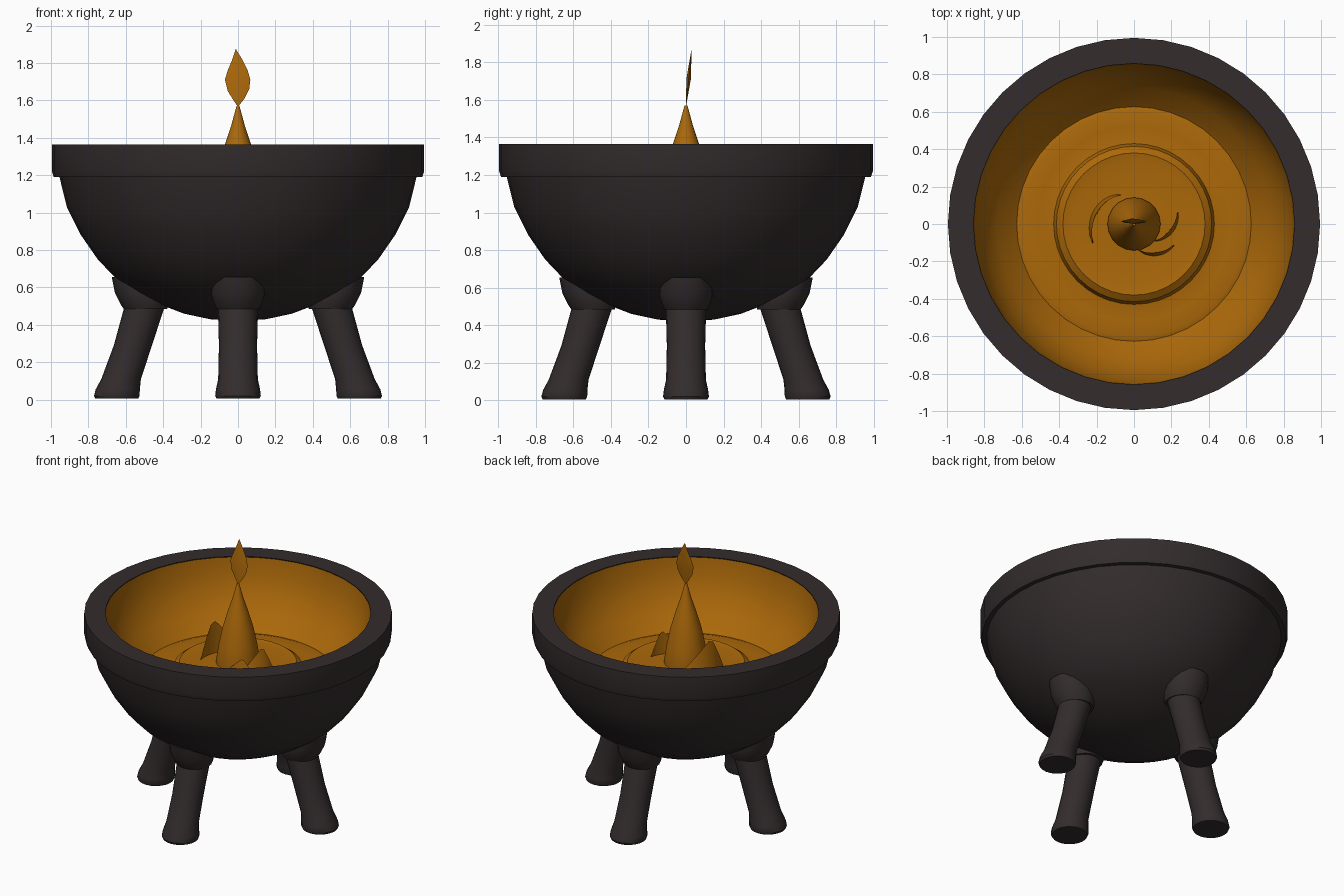
import bpy, bmesh, math
from mathutils import Vector

if "Cube" in bpy.data.objects:
    bpy.data.objects.remove(bpy.data.objects["Cube"])


def material(name, rgb):
    m = bpy.data.materials.new(name)
    m.diffuse_color = (*rgb, 1)
    m.use_nodes = True
    m.node_tree.nodes["Principled BSDF"].inputs["Base Color"].default_value = m.diffuse_color
    return m


IRON = material("dark iron", (0.033, 0.025, 0.026))
FIRE = material("ember orange", (0.41, 0.14, 0.003))


def finish(name, bm, mat, angle=35):
    bmesh.ops.remove_doubles(bm, verts=bm.verts, dist=1e-5)
    bmesh.ops.recalc_face_normals(bm, faces=bm.faces)
    me = bpy.data.meshes.new(name)
    bm.to_mesh(me)
    bm.free()
    me.materials.append(mat)
    ob = bpy.data.objects.new(name, me)
    bpy.context.collection.objects.link(ob)
    bpy.ops.object.select_all(action='DESELECT')
    ob.select_set(True)
    bpy.context.view_layer.objects.active = ob
    bpy.ops.object.shade_smooth_by_angle(angle=math.radians(angle))
    return ob


def loft(name, rings, mat, seg=32, closed=False, spin=0.0, caps=False):
    """rings: (centre x, z, radius) circles joined in order, then spun about z."""
    bm = bmesh.new()
    loops = []
    for cx, z, r in rings:
        loop = []
        for i in range(seg):
            a = 2 * math.pi * i / seg
            x, y = cx + r * math.cos(a), r * math.sin(a)
            c, s = math.cos(spin), math.sin(spin)
            loop.append(bm.verts.new((x * c - y * s, x * s + y * c, z)))
        loops.append(loop)
    pairs = list(zip(loops, loops[1:]))
    if closed:
        pairs.append((loops[-1], loops[0]))
    for a, b in pairs:
        for i in range(seg):
            j = (i + 1) % seg
            bm.faces.new((a[i], a[j], b[j], b[i]))
    if caps:
        bm.faces.new(loops[0])
        bm.faces.new(loops[-1])
    return finish(name, bm, mat)


def lathe(name, profile, mat, seg=40, **kw):
    return loft(name, [(0, z, r) for r, z in profile], mat, seg, **kw)


# Bowl shell and its thick rim band
lathe("bowl", [(0.005, 0.42), (0.15, 0.43), (0.29, 0.46), (0.42, 0.51),
               (0.54, 0.57), (0.65, 0.645), (0.75, 0.75), (0.84, 0.88),
               (0.915, 1.03), (0.957, 1.20)], IRON)
lathe("rim", [(0.985, 1.19), (0.995, 1.22), (0.995, 1.365), (0.858, 1.365),
              (0.875, 1.34), (0.88, 1.19)], IRON, closed=True)

# Glowing inner wall, molten pool with a raised step, and central spout
lathe("inner_wall", [(0.859, 1.36), (0.845, 1.25), (0.80, 1.13),
                     (0.73, 1.02), (0.61, 0.91)], FIRE)
lathe("molten_pool", [(0.63, 0.925), (0.60, 0.935), (0.52, 0.925), (0.43, 0.935),
                      (0.415, 0.985), (0.38, 1.01), (0.33, 1.0), (0.14, 1.01),
                      (0.005, 1.01)], FIRE)
lathe("fire_spout", [(0.14, 0.97), (0.142, 1.03), (0.125, 1.14), (0.10, 1.26),
                     (0.068, 1.37), (0.035, 1.47), (0.008, 1.57)], FIRE,
      seg=20, caps=True)


# Flat pointed flame on top of the spout
bm = bmesh.new()
outline = [(0, 1.565), (0.035, 1.61), (0.06, 1.66), (0.066, 1.71), (0.052, 1.76),
           (0.022, 1.82), (-0.012, 1.875), (-0.03, 1.82), (-0.055, 1.76),
           (-0.07, 1.71), (-0.055, 1.65), (-0.03, 1.61)]
ring = [bm.verts.new((x, 0.03 * (z - 1.565) / 0.31, z)) for x, z in outline]
for y in (-0.012, 0.012):
    tip = bm.verts.new((-0.005, 0.014 + y, 1.71))
    for i in range(len(ring)):
        bm.faces.new((ring[i], ring[(i + 1) % len(ring)], tip))
finish("flame_tip", bm, FIRE)


# Curved flame blades licking around the spout
def blade(name, start, end, r0, r1, peak):
    bm = bmesh.new()
    n, rows = 10, []
    for i in range(n + 1):
        t = i / n
        a = math.radians(start + (end - start) * t)
        r = r0 + (r1 - r0) * t
        h = 1.015 + (peak - 1.015) * (t / 0.65 if t < 0.65 else (1 - t) / 0.35)
        d = Vector((math.cos(a), math.sin(a), 0))
        w = 0.012 * math.sin(math.pi * t) + 0.001
        pts = [d * (r - w), d * (r + w), d * (r - 0.01)]
        rows.append([bm.verts.new((p.x, p.y, z)) for p, z in zip(pts, (0.99, 0.99, h))])
    for p, q in zip(rows, rows[1:]):
        for k in range(3):
            m = (k + 1) % 3
            bm.faces.new((p[k], p[m], q[m], q[k]))
    bm.faces.new(rows[0])
    bm.faces.new(rows[-1])
    finish(name, bm, FIRE)


blade("flame_blade_left", 115, 205, 0.18, 0.25, 1.25)
blade("flame_blade_right", -40, 15, 0.15, 0.25, 1.18)
blade("flame_blade_front", 280, 332, 0.15, 0.25, 1.13)

# Four splayed legs with sockets against the bowl
for k, side in enumerate(("right", "back", "left", "front")):
    spin = k * math.pi / 2
    loft(side + "_leg", [(0.648, 0.005, 0.115), (0.648, 0.02, 0.122),
                         (0.643, 0.055, 0.118), (0.625, 0.11, 0.106),
                         (0.562, 0.29, 0.102), (0.496, 0.51, 0.108)],
         IRON, 20, spin=spin, caps=True)
    loft(side + "_leg_socket", [(0.495, 0.485, 0.116), (0.50, 0.51, 0.128),
                                (0.513, 0.57, 0.145), (0.535, 0.655, 0.14)],
         IRON, 20, spin=spin, caps=True)
